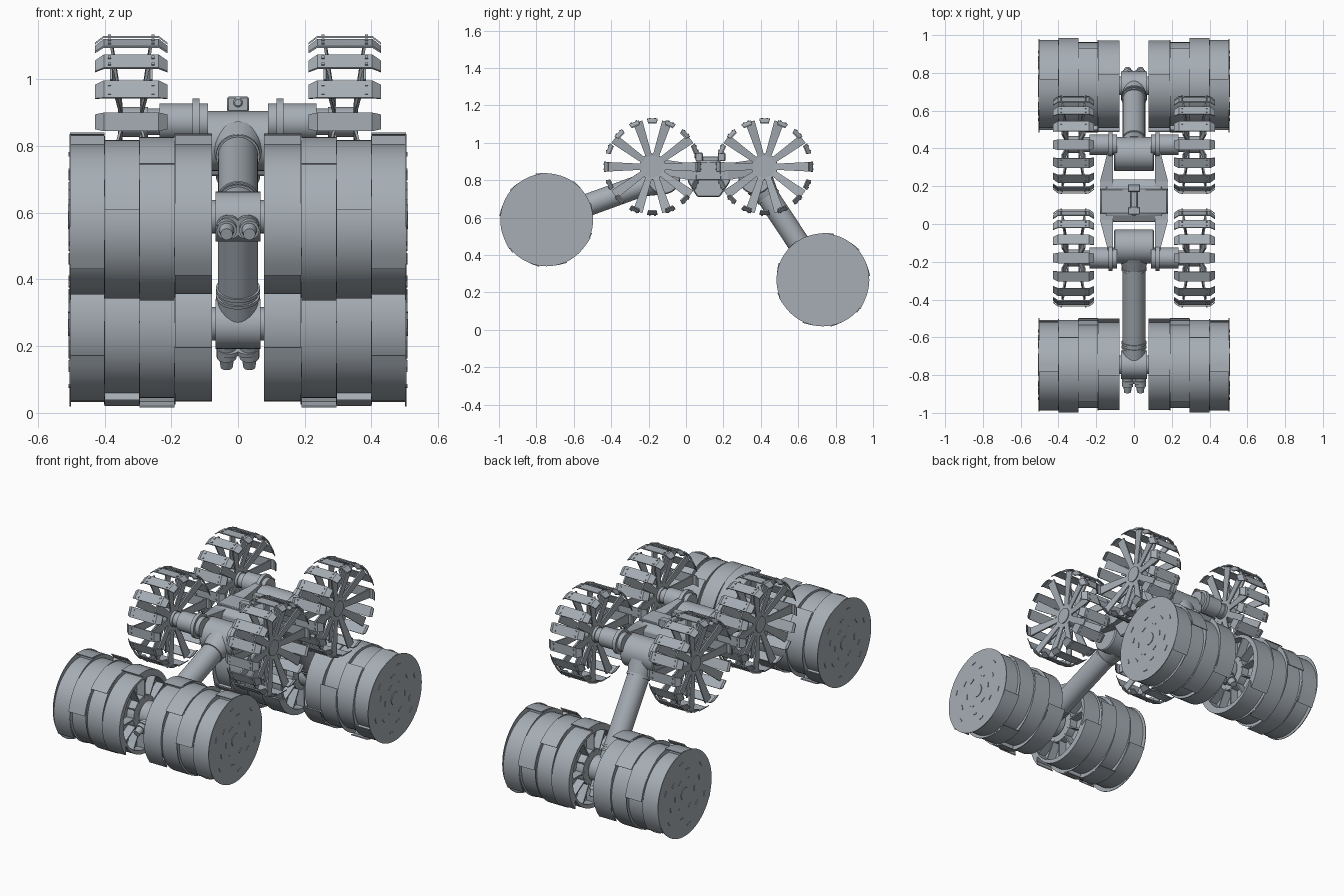
import bpy, bmesh, math
from mathutils import Vector, Matrix

if "Cube" in bpy.data.objects:
    bpy.data.objects.remove(bpy.data.objects["Cube"])

steel = bpy.data.materials.new("steel_grey")
steel.diffuse_color = (0.38, 0.42, 0.46, 1)
steel.use_nodes = True
steel.node_tree.nodes["Principled BSDF"].inputs["Base Color"].default_value = steel.diffuse_color


def finish(name, bm, mirror=False, bevel=0):
    bmesh.ops.recalc_face_normals(bm, faces=bm.faces)
    me = bpy.data.meshes.new(name)
    bm.to_mesh(me)
    bm.free()
    ob = bpy.data.objects.new(name, me)
    bpy.context.collection.objects.link(ob)
    me.materials.append(steel)
    if bevel:
        b = ob.modifiers.new("bevel", 'BEVEL')
        b.width = bevel
    if mirror:
        ob.modifiers.new("mirror", 'MIRROR').use_mirror_merge = False
    return ob


def add_prism(bm, pts, x0, x1):
    """Extrude a (y, z) outline along x."""
    a = [bm.verts.new((x0, y, z)) for y, z in pts]
    b = [bm.verts.new((x1, y, z)) for y, z in pts]
    n = len(pts)
    for i in range(n):
        bm.faces.new((a[i], a[(i + 1) % n], b[(i + 1) % n], b[i]))
    bm.faces.new(a)
    bm.faces.new(b)


def add_tube(bm, p0, p1, r0, r1=None, seg=32):
    p0, p1 = Vector(p0), Vector(p1)
    d = p1 - p0
    m = Matrix.Translation((p0 + p1) / 2) @ d.to_track_quat('Z', 'Y').to_matrix().to_4x4()
    bmesh.ops.create_cone(bm, cap_ends=True, segments=seg, radius1=r0,
                          radius2=r0 if r1 is None else r1, depth=d.length, matrix=m)


def add_box(bm, size, m):
    bmesh.ops.create_cube(bm, size=1, matrix=m @ Matrix.Diagonal((*size, 1)))


def polar(c, r, a):
    return (c[0] + r * math.cos(a), c[1] + r * math.sin(a))


def radial(c, a, r, x):
    """Frame at radius r whose local y points outward in the yz plane."""
    return (Matrix.Translation((x, *c)) @ Matrix.Rotation(a, 4, 'X')
            @ Matrix.Translation((0, r, 0)))


def scoop_outline(c, phase, turn):
    """Three growing spiral arcs, each ending in an overhanging lip."""
    pts = []
    for k in range(3):
        s = phase + k * math.tau / 3
        steps = [(0.217 + 0.033 * i / 18, s + math.tau / 3 * i / 18) for i in range(19)]
        e = s + math.tau / 3
        steps += [(0.254, e + 0.14), (0.249, e + 0.14), (0.243, e)]
        pts += [polar(c, r, math.pi / 2 + turn * a) for r, a in steps]
    return pts


def build_drum(name, c, turn):
    edges = [0.078, 0.19, 0.295, 0.4, 0.503]
    phases = [0.1, 0.75, 1.35, 0.0]
    # scoop rings
    for i in range(1, 4):
        bm = bmesh.new()
        add_prism(bm, scoop_outline(c, phases[i], turn), edges[i], edges[i + 1])
        finish(f"{name}_scoop_ring_{i}", bm, True)
    # open inner ring
    bm = bmesh.new()
    outer = scoop_outline(c, phases[0], turn)
    n = len(outer)
    inner = [polar(c, 0.205, math.pi / 2 + turn * (phases[0] + math.tau * i / n)) for i in range(n)]
    loops = [[bm.verts.new((x, *p)) for p in o]
             for x, o in ((0.19, outer), (0.078, outer), (0.078, inner), (0.19, inner))]
    for a, b in zip(loops, loops[1:]):
        for i in range(n):
            j = (i + 1) % n
            bm.faces.new((a[i], a[j], b[j], b[i]))
    finish(f"{name}_inner_ring", bm, True)
    # thin divider discs and end plate
    bm = bmesh.new()
    for x in edges[1:4]:
        add_tube(bm, (x - 0.002, *c), (x + 0.002, *c), 0.242, seg=64)
    add_tube(bm, (0.501, *c), (0.505, *c), 0.248, seg=64)
    add_tube(bm, (0.13, *c), (0.136, *c), 0.21, seg=48)
    finish(f"{name}_discs", bm, True)
    # radial fins and centre sleeve in the open face
    bm = bmesh.new()
    for k in range(12):
        add_box(bm, (0.05, 0.12, 0.008), radial(c, k * math.tau / 12, 0.15, 0.107))
    add_tube(bm, (0.085, *c), (0.135, *c), 0.1)
    finish(f"{name}_fins", bm, True)
    # end cap and swirl of slot plates
    bm = bmesh.new()
    add_tube(bm, (0.504, *c), (0.509, *c), 0.037)
    for k in range(6):
        for j, r in enumerate((0.09, 0.14, 0.19)):
            m = radial(c, k * math.tau / 6 + j * 0.35 * turn, r, 0.506)
            add_box(bm, (0.005, 0.007, 0.03), m)
    finish(f"{name}_end_details", bm, True)


def build_arm(name, hub, drum):
    h, d = Vector((0, *hub)), Vector((0, *drum))
    u = (d - h).normalized()
    bm = bmesh.new()
    add_tube(bm, h, d - u * 0.03, 0.06)
    for p, w in ((h + u * 0.12, 0.012), (d - u * 0.13, 0.012), (d - u * 0.105, 0.01)):
        add_tube(bm, p, p + u * w, 0.066)
    add_tube(bm, h + u * 0.05, h + u * 0.12, 0.08, 0.063)
    finish(f"{name}_tube", bm)
    # shoulder housing
    bm = bmesh.new()
    add_tube(bm, h + Vector((-0.107, 0, 0)), h + Vector((0.107, 0, 0)), 0.09, seg=40)
    finish(f"{name}_shoulder", bm, bevel=0.006)
    # drum drive: cross axle, dome and two motor stubs
    bm = bmesh.new()
    add_tube(bm, d + Vector((-0.13, 0, 0)), d + Vector((0.13, 0, 0)), 0.05)
    add_tube(bm, d + Vector((-0.068, 0, 0)), d + Vector((0.068, 0, 0)), 0.075)
    for s in (1, -1):
        o = Vector((s * 0.034, 0, 0))
        add_tube(bm, d + o, d + o + u * 0.12, 0.03, seg=20)
        add_tube(bm, d + o + u * 0.11, d + o + u * 0.155, 0.024, 0.018, seg=20)
        add_tube(bm, d + o * 0.8 + u * 0.085, d + o * 0.8 + u * 0.1, 0.036, seg=20)
    finish(f"{name}_drum_drive", bm)


def build_wheel(name, c):
    # tread slats: flat centre with bent-in ends and bolt heads
    bm = bmesh.new()
    prof = [(0.212, 0.238), (0.238, 0.258), (0.402, 0.258), (0.428, 0.238)]
    for k in range(16):
        a = k * math.tau / 16
        m = radial(c, a, 0, 0)
        rows = []
        for t in (0, -0.006):
            for w in (-0.028, 0.028):
                rows.append([bm.verts.new(m @ Vector((x, r + t, w * (0.8 if x in (0.212, 0.428) else 1))))
                             for x, r in prof])
        order = [rows[0], rows[1], rows[3], rows[2]]
        for p, q in zip(order, order[1:] + order[:1]):
            for i in range(3):
                bm.faces.new((p[i], p[i + 1], q[i + 1], q[i]))
        for e in (0, 3):
            bm.faces.new([r[e] for r in order])
        for x in (0.255, 0.385):
            for w in (-0.014, 0.014):
                add_box(bm, (0.009, 0.004, 0.009), m @ Matrix.Translation((x, 0.26, w)))
    finish(f"{name}_slats", bm, True)
    # two layers of splayed spokes
    bm = bmesh.new()
    for k in range(10):
        m = radial(c, k * math.tau / 10, 0, 0.32)
        for s in (1, -1):
            vs = [[bm.verts.new(m @ Vector((s * x + t, r, w * h))) for r, x, h in
                   ((0.05, 0.03, 0.016), (0.252, 0.06, 0.026)) for w in (-1, 1)] for t in (-0.004, 0.004)]
            a, b = ([v[0], v[1], v[3], v[2]] for v in vs)
            bm.faces.new(a)
            bm.faces.new(b)
            for i in range(4):
                j = (i + 1) % 4
                bm.faces.new((a[i], a[j], b[j], b[i]))
    finish(f"{name}_spokes", bm, True)
    # hub, axle and flange
    bm = bmesh.new()
    star = [polar(c, 0.085 if i % 2 else 0.068, (i - 1) * math.tau / 20) for i in range(20)]
    for x in (0.285, 0.347):
        add_prism(bm, star, x, x + 0.008)
    add_tube(bm, (0.27, *c), (0.36, *c), 0.045)
    finish(f"{name}_hub", bm, True)
    bm = bmesh.new()
    add_tube(bm, (0.09, *c), (0.235, *c), 0.055)
    add_tube(bm, (0.235, *c), (0.30, *c), 0.04)
    add_tube(bm, (0.115, *c), (0.136, *c), 0.07)
    finish(f"{name}_axle", bm, True)


build_drum("front_drum", (-0.745, 0.588), 1)
build_drum("rear_drum", (0.732, 0.267), -1)
build_arm("front_arm", (-0.12, 0.815), (-0.745, 0.588))
build_arm("rear_arm", (0.37, 0.815), (0.732, 0.267))
build_wheel("front_wheel", (-0.18, 0.872))
build_wheel("rear_wheel", (0.42, 0.872))

# chassis box with sloped ends
bm = bmesh.new()
add_prism(bm, [(0.06, 0.71), (0.18, 0.71), (0.235, 0.79), (0.235, 0.87), (0.19, 0.895),
               (0.05, 0.895), (0.01, 0.87), (0.01, 0.79)], -0.15, 0.15)
finish("chassis", bm, bevel=0.006)
# rim on the deck
bm = bmesh.new()
add_prism(bm, [(0.055, 0.89), (0.185, 0.89), (0.185, 0.905), (0.055, 0.905)], -0.175, 0.175)
add_prism(bm, [(0.05, 0.8), (0.19, 0.8), (0.18, 0.9), (0.06, 0.9)], -0.18, 0.18)
finish("deck", bm, bevel=0.004)

# side rails running from the chassis to the axles
bm = bmesh.new()
for y0, y1, e in ((0.02, -0.15, -0.03), (0.225, 0.40, 0.03)):
    low, high = (0.80, 0.835), (0.90, 0.915)
    ring = []
    for x, y, z in ((0.11, y1, 0.835), (0.11, y1, 0.915), (0.135, y1, 0.915), (0.135, y1, 0.835),
                    (0.11, y0, 0.80), (0.11, y0, 0.89), (0.18, y0, 0.89), (0.18, y0, 0.80)):
        ring.append(bm.verts.new((x, y, z)))
    a, b = ring[:4], ring[4:]
    bm.faces.new(a)
    bm.faces.new(b)
    for i in range(4):
        bm.faces.new((a[i], a[(i + 1) % 4], b[(i + 1) % 4], b[i]))
add_prism(bm, [(0.02, 0.80), (0.225, 0.80), (0.225, 0.89), (0.02, 0.89)], 0.11, 0.178)
finish("side_rails", bm, True)

# sensor block on the deck
bm = bmesh.new()
add_box(bm, (0.035, 0.15, 0.025), Matrix.Translation((0, 0.13, 0.915)))
for y in (0.07, 0.19):
    add_box(bm, (0.065, 0.04, 0.045), Matrix.Translation((0, y, 0.925)))
add_tube(bm, (0, 0.045, 0.93), (0, 0.055, 0.93), 0.014, seg=16)
finish("sensor_block", bm, bevel=0.004)

# smooth round surfaces, keep edges crisp
for ob in bpy.data.objects:
    ob.select_set(True)
    bpy.context.view_layer.objects.active = ob
bpy.ops.object.shade_smooth_by_angle(angle=math.radians(30))
